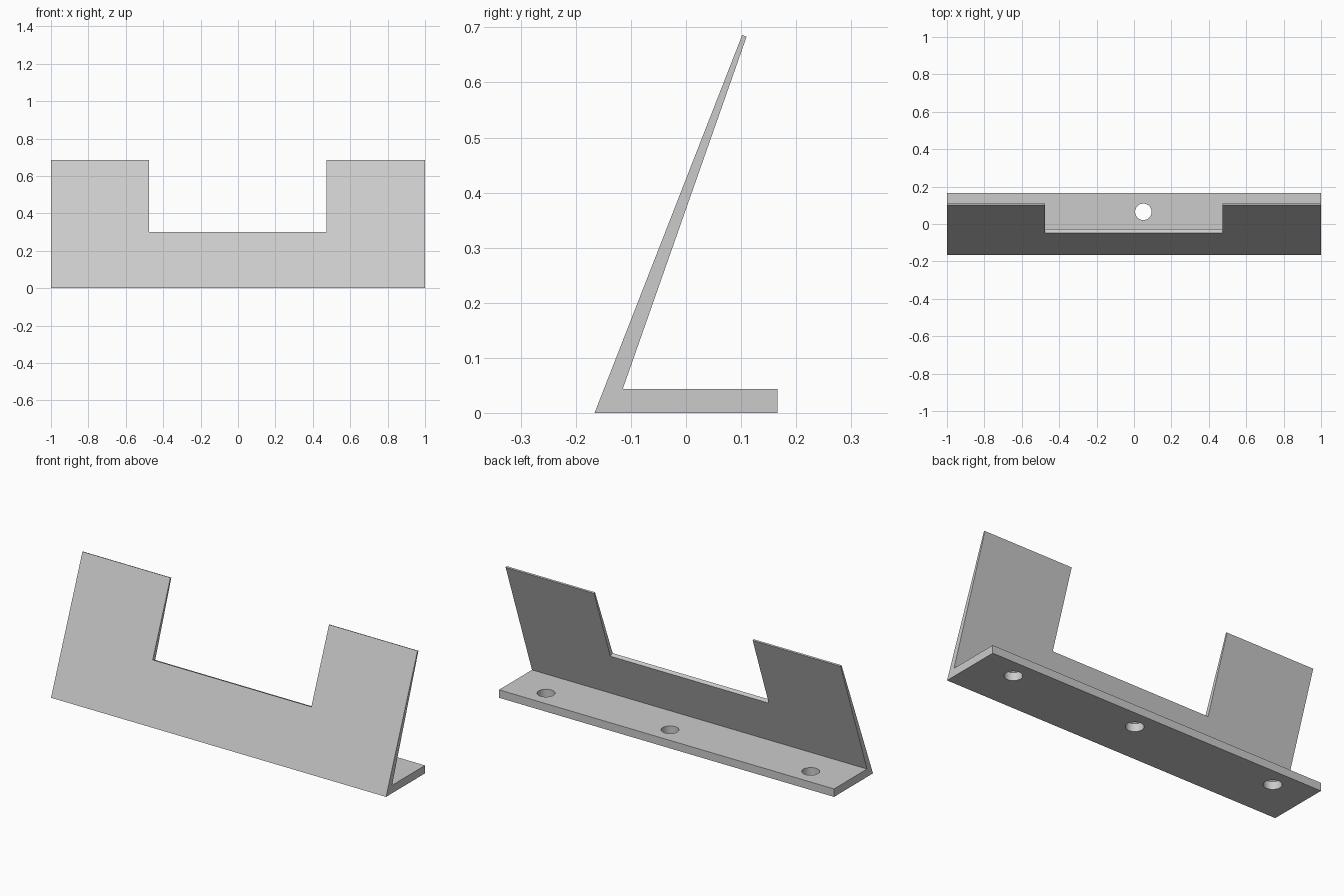
import bpy
import math
from mathutils import Vector

cube = bpy.data.objects.get("Cube")
if cube:
    bpy.data.objects.remove(cube, do_unlink=True)

grey = bpy.data.materials.new("light_grey")
grey.use_nodes = True
colour = (0.6, 0.6, 0.6, 1)
grey.diffuse_color = colour
grey.node_tree.nodes["Principled BSDF"].inputs["Base Color"].default_value = colour


def extrude_profile(name, profile, x0, x1):
    """Extrude a counter-clockwise (y, z) outline from x0 to x1."""
    n = len(profile)
    verts = [(x, y, z) for x in (x0, x1) for y, z in profile]
    faces = [tuple(reversed(range(n))), tuple(range(n, 2 * n))]
    faces += [(i, (i + 1) % n, n + (i + 1) % n, n + i) for i in range(n)]
    mesh = bpy.data.meshes.new(name)
    mesh.from_pydata(verts, [], faces)
    obj = bpy.data.objects.new(name, mesh)
    bpy.context.collection.objects.link(obj)
    mesh.materials.append(grey)
    return obj


def cut(target, cutter):
    """Subtract the cutter and remove it."""
    mod = target.modifiers.new("cut", 'BOOLEAN')
    mod.operation = 'DIFFERENCE'
    mod.solver = 'EXACT'
    mod.object = cutter
    bpy.context.view_layer.objects.active = target
    bpy.ops.object.modifier_apply(modifier=mod.name)
    bpy.data.objects.remove(cutter, do_unlink=True)


# Bracket: flat foot with a leaning, tapering plate
front_foot, front_top = Vector((-0.166, 0)), Vector((0.102, 0.686))
bracket = extrude_profile("angled_bracket", [
    front_foot, (0.166, 0), (0.166, 0.043), (-0.115, 0.043),
    (0.11, 0.683), front_top], -1, 1)

# Central notch, its floor square to the leaning plate
along = (front_top - front_foot).normalized()
across = Vector((along.y, -along.x))
floor = front_foot + along * (0.3 / along.y)
corners = [floor + across * a + along * b
           for a, b in ((-0.1, 0), (0.2, 0), (0.2, 0.6), (-0.1, 0.6))]
cut(bracket, extrude_profile("notch_cutter", corners, -0.475, 0.472))

# Three screw holes through the foot
for x in (-0.79, 0.05, 0.79):
    bpy.ops.mesh.primitive_cylinder_add(
        vertices=40, radius=0.044, depth=0.12, location=(x, 0.065, 0.02))
    hole = bpy.context.object
    hole.data.materials.append(grey)
    cut(bracket, hole)

# Smooth hole walls, crisp plate edges
bpy.ops.object.select_all(action='DESELECT')
bracket.select_set(True)
bpy.context.view_layer.objects.active = bracket
bpy.ops.object.shade_smooth_by_angle(angle=math.radians(30))
